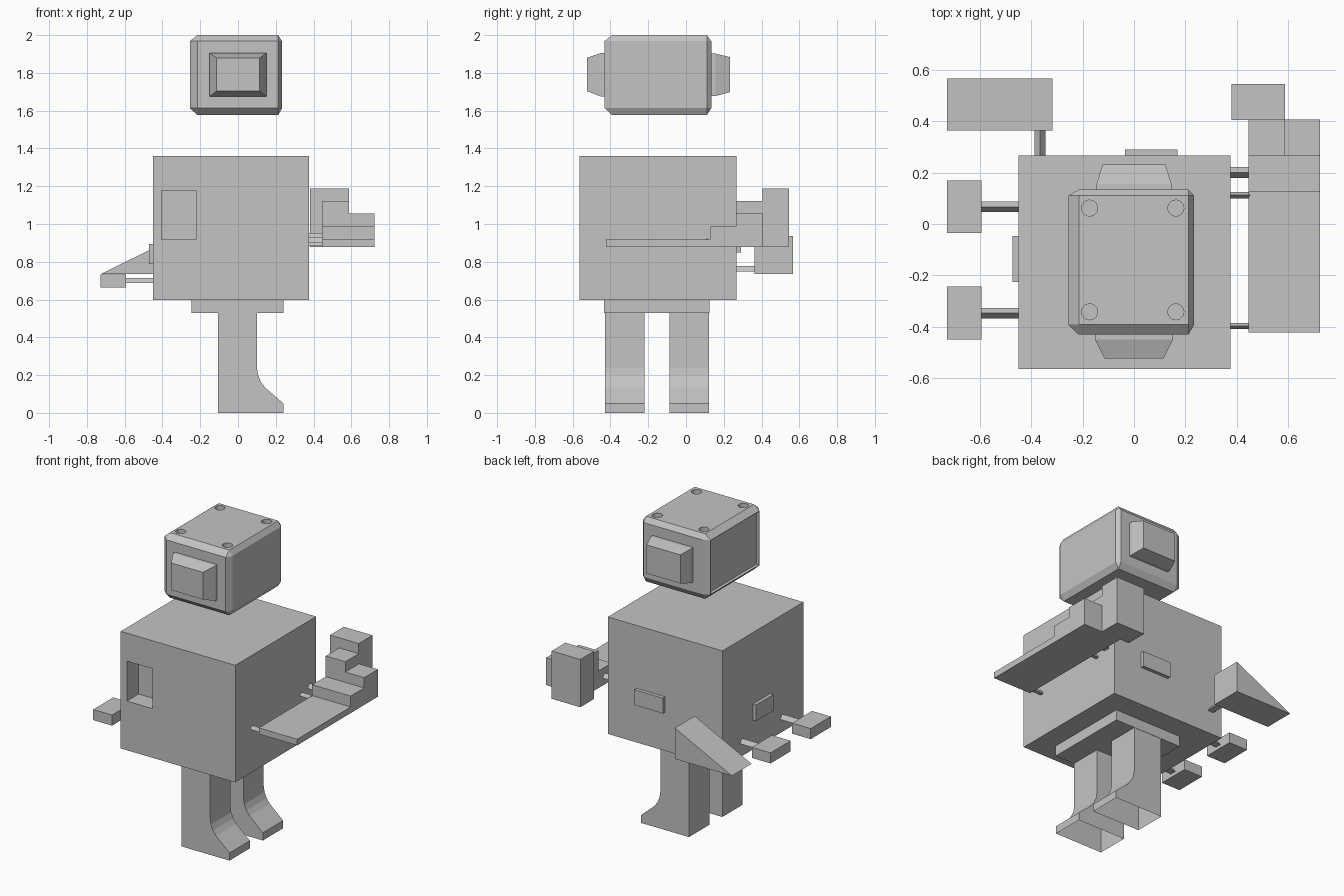
import bpy, bmesh, math
from mathutils import Vector

if "Cube" in bpy.data.objects:
    bpy.data.objects.remove(bpy.data.objects["Cube"], do_unlink=True)

grey = bpy.data.materials.new("plain_grey")
grey.use_nodes = True
tone = (0.55, 0.55, 0.55, 1)
grey.diffuse_color = tone
grey.node_tree.nodes["Principled BSDF"].inputs["Base Color"].default_value = tone


def finish(name, bm):
    bmesh.ops.recalc_face_normals(bm, faces=bm.faces)
    mesh = bpy.data.meshes.new(name)
    bm.to_mesh(mesh)
    bm.free()
    mesh.materials.append(grey)
    obj = bpy.data.objects.new(name, mesh)
    bpy.context.collection.objects.link(obj)
    return obj


def box(name, x, y, z):
    bm = bmesh.new()
    bmesh.ops.create_cube(bm, size=1)
    for v in bm.verts:
        v.co = [(a + b) / 2 + c * (b - a) for (a, b), c in zip((x, y, z), v.co)]
    return finish(name, bm)


def prism(name, profile, axis, start, end):
    """Extrude a 2D profile along x or y; the second coordinate is z."""
    def place(u, w, d):
        return (d, u, w) if axis == "x" else (u, d, w)
    bm = bmesh.new()
    face = bm.faces.new([bm.verts.new(place(u, w, start)) for u, w in profile])
    new = bmesh.ops.extrude_face_region(bm, geom=[face])["geom"]
    for v in new:
        if isinstance(v, bmesh.types.BMVert):
            v.co = place(v.co.y if axis == "x" else v.co.x, v.co.z, end)
    return finish(name, bm)


def rod(name, axis, centre, width, z, start, end):
    half = width / 2
    tri = [(centre - half, z[0]), (centre + half, z[0]), (centre, z[1])]
    return prism(name, tri, axis, start, end)


def snout(name, rings):
    """Loft rectangles (y, half width, low z, high z)."""
    bm = bmesh.new()
    loops = [[bm.verts.new(p) for p in ((-w, y, lo), (w, y, lo), (w, y, hi), (-w, y, hi))]
             for y, w, lo, hi in rings]
    for a, b in zip(loops, loops[1:]):
        for i in range(4):
            j = (i + 1) % 4
            bm.faces.new((a[i], a[j], b[j], b[i]))
    bm.faces.new(loops[0])
    bm.faces.new(loops[-1])
    return finish(name, bm)


def carve(obj, cutters):
    for c in cutters:
        c.hide_render = True
        mod = obj.modifiers.new("cut", "BOOLEAN")
        mod.operation = "DIFFERENCE"
        mod.solver = "EXACT"
        mod.object = c
    bpy.context.view_layer.update()
    graph = bpy.context.evaluated_depsgraph_get()
    mesh = bpy.data.meshes.new_from_object(obj.evaluated_get(graph))
    obj.modifiers.clear()
    obj.data = mesh
    for c in cutters:
        bpy.data.objects.remove(c, do_unlink=True)


# Torso with a recessed window
torso = box("torso", (-0.45, 0.376), (-0.565, 0.267), (0.598, 1.36))
carve(torso, [box("window_cutter", (-0.405, -0.222), (-0.7, -0.445), (0.918, 1.178))])
box("back_plate", (-0.036, 0.17), (0.26, 0.29), (0.85, 0.95))
box("side_plate", (-0.472, -0.44), (-0.226, -0.047), (0.788, 0.894))

# Head: chamfered block, with a different chamfer on each side
outer = ((-0.255, 0.234), (-0.431, 0.134), (1.576, 2.0))
inner = ((-0.215, 0.212), (-0.392, 0.11), (1.614, 1.968))
bm = bmesh.new()
for axis in range(3):
    for i in range(2):
        for j in range(2):
            for k in range(2):
                pick = (i, j, k)
                bm.verts.new([(outer if a == axis else inner)[a][pick[a]] for a in range(3)])
hull = bmesh.ops.convex_hull(bm, input=bm.verts)
bmesh.ops.dissolve_limit(bm, angle_limit=0.01, verts=bm.verts, edges=bm.edges)
bmesh.ops.recalc_face_normals(bm, faces=bm.faces)
# Shallow sunken panel on the right side
panel = [f for f in bm.faces if f.normal.x < -0.99]
bmesh.ops.inset_region(bm, faces=panel, thickness=0.004)
bmesh.ops.inset_region(bm, faces=panel, thickness=0.0005, depth=-0.02)
head = finish("head", bm)

# Screw holes in the head top
holes = []
for x in (-0.173, 0.163):
    for y in (-0.342, 0.062):
        bm = bmesh.new()
        bmesh.ops.create_cone(bm, cap_ends=True, segments=24, radius1=0.031,
                              radius2=0.031, depth=0.06)
        bmesh.ops.translate(bm, verts=bm.verts, vec=Vector((x, y, 2.0)))
        holes.append(finish("screw_hole_cutter", bm))
carve(head, holes)

# Front and back snouts
snout("front_snout", [(-0.42, 0.152, 1.675, 1.905), (-0.45, 0.152, 1.675, 1.905),
                      (-0.524, 0.115, 1.703, 1.88)])
snout("back_snout", [(0.12, 0.146, 1.677, 1.902), (0.155, 0.146, 1.677, 1.902),
                     (0.232, 0.122, 1.698, 1.884)])

# Hips and legs, the feet open underneath
box("hips", (-0.246, 0.24), (-0.434, 0.124), (0.53, 0.6))
leg = [(-0.107, 0), (-0.107, 0.53), (0.1, 0.53), (0.1, 0.24), (0.106, 0.2),
       (0.121, 0.165), (0.143, 0.135), (0.24, 0.05), (0.24, 0)]
for name, y0 in (("front_leg", -0.43), ("rear_leg", -0.087)):
    obj = prism(name, leg, "y", y0, y0 + 0.209)
    bm = bmesh.new()
    bm.from_mesh(obj.data)
    sole = [f for f in bm.faces if f.normal.z < -0.99]
    bmesh.ops.delete(bm, geom=sole, context="FACES_ONLY")
    bm.to_mesh(obj.data)
    bm.free()

# Stepped arm on the left side
box("arm_base", (0.446, 0.723), (-0.423, 0.407), (0.877, 0.917))
box("arm_low_step", (0.446, 0.723), (0.127, 0.266), (0.9, 0.988))
box("arm_outer_step", (0.587, 0.723), (0.266, 0.407), (0.9, 1.055))
box("arm_inner_step", (0.446, 0.587), (0.266, 0.407), (0.9, 1.122))
box("arm_tower", (0.38, 0.587), (0.404, 0.545), (0.877, 1.188))
for y, width, z in ((0.2, 0.042, (0.925, 0.952)), (0.112, 0.024, (0.905, 0.928)),
                    (-0.397, 0.025, (0.883, 0.906))):
    rod("arm_rod", "x", y, width, z, 0.37, 0.45)

# Paddles on the right side
for y in (0.067, -0.347):
    box("paddle", (-0.728, -0.593), (y - 0.103, y + 0.103), (0.664, 0.733))
    rod("paddle_rod", "x", y, 0.042, (0.687, 0.714), -0.6, -0.44)

# Wedge behind the torso
prism("wedge", [(-0.727, 0.735), (-0.317, 0.735), (-0.317, 0.937)], "y", 0.363, 0.567)
rod("wedge_rod", "y", -0.366, 0.043, (0.748, 0.777), 0.26, 0.37)
